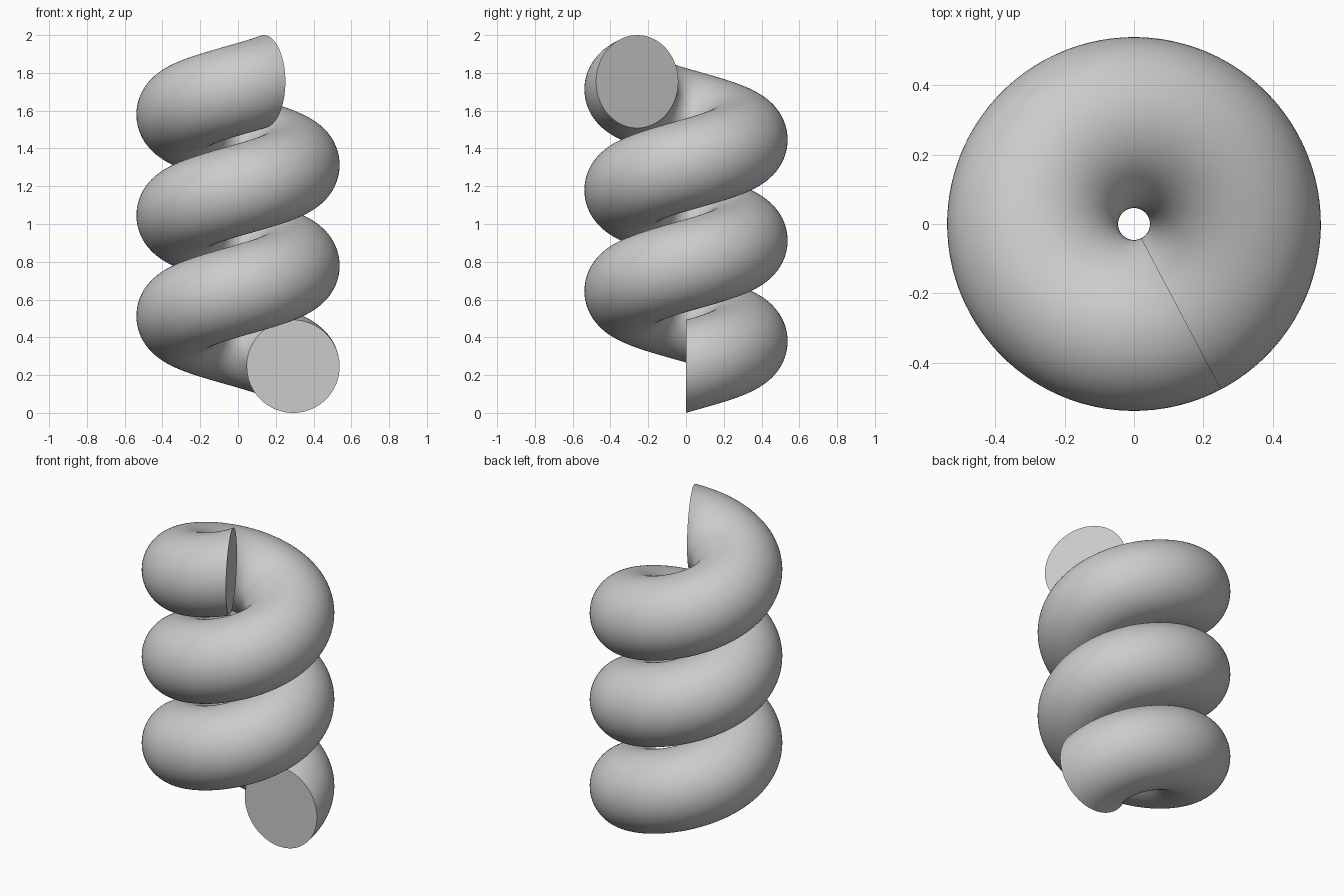
import bpy
import bmesh
import math
from mathutils import Matrix, Vector

if "Cube" in bpy.data.objects:
    bpy.data.objects.remove(bpy.data.objects["Cube"], do_unlink=True)

TUBE = 0.246                      # radius of the round section
COIL = 0.292                      # radius of the centre line
SWEEP = math.radians(1017.8)      # total turning angle
RISE = 2 - 2 * TUBE               # climb from first to last section
STEPS = 272

# Plain grey material
grey = bpy.data.materials.new("plain grey")
grey.use_nodes = True
colour = (0.6, 0.6, 0.6, 1)
grey.diffuse_color = colour
grey.node_tree.nodes["Principled BSDF"].inputs["Base Color"].default_value = colour

# Upright round section, screwed upward around the z axis
bm = bmesh.new()
place = Matrix.Translation((COIL, 0, TUBE)) @ Matrix.Rotation(math.pi / 2, 4, 'X')
bmesh.ops.create_circle(bm, segments=96, radius=TUBE, matrix=place)
bmesh.ops.spin(bm, geom=bm.verts[:] + bm.edges[:], cent=(0, 0, 0), axis=(0, 0, 1),
               dvec=Vector((0, 0, RISE / STEPS)), angle=SWEEP, steps=STEPS)

# Flat end caps
bmesh.ops.holes_fill(bm, edges=[e for e in bm.edges if e.is_boundary], sides=0)
bmesh.ops.recalc_face_normals(bm, faces=bm.faces[:])

mesh = bpy.data.meshes.new("coil")
bm.to_mesh(mesh)
bm.free()
mesh.materials.append(grey)
coil = bpy.data.objects.new("coil", mesh)
bpy.context.collection.objects.link(coil)

# Smooth tube with sharp cap rims
bpy.context.view_layer.objects.active = coil
coil.select_set(True)
bpy.ops.object.shade_smooth_by_angle(angle=math.radians(30))
